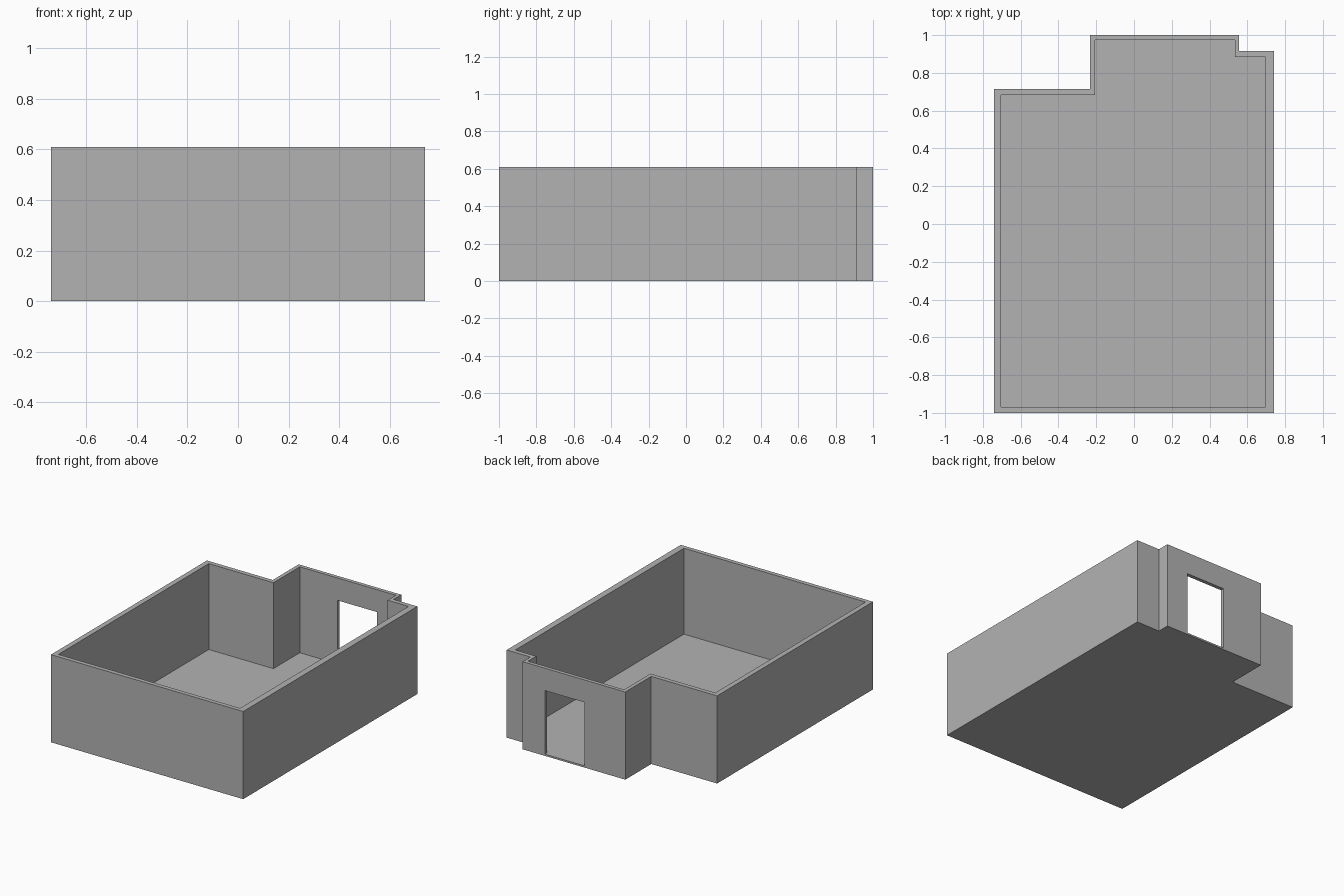
import bpy
import bmesh

cube = bpy.data.objects.get("Cube")
if cube:
    bpy.data.objects.remove(cube, do_unlink=True)

HEIGHT = 0.61
FLOOR = 0.012

plaster = bpy.data.materials.new("plain grey")
plaster.use_nodes = True
grey = (0.45, 0.45, 0.45, 1)
plaster.diffuse_color = grey
plaster.node_tree.nodes["Principled BSDF"].inputs["Base Color"].default_value = grey


def outline(left, right, front, back, bay_left, bay_right, left_back, right_back):
    """Floor plan with a bay projecting from the back."""
    return [(left, front), (right, front), (right, right_back), (bay_right, right_back),
            (bay_right, back), (bay_left, back), (bay_left, left_back), (left, left_back)]


def prism(name, points, bottom, top):
    bm = bmesh.new()
    face = bm.faces.new([bm.verts.new((x, y, bottom)) for x, y in points])
    extruded = bmesh.ops.extrude_face_region(bm, geom=[face])["geom"]
    verts = [v for v in extruded if isinstance(v, bmesh.types.BMVert)]
    bmesh.ops.translate(bm, verts=verts, vec=(0, 0, top - bottom))
    bmesh.ops.recalc_face_normals(bm, faces=bm.faces)
    mesh = bpy.data.meshes.new(name)
    bm.to_mesh(mesh)
    bm.free()
    mesh.materials.append(plaster)
    obj = bpy.data.objects.new(name, mesh)
    bpy.context.collection.objects.link(obj)
    return obj


def cut(target, cutter):
    cutter.hide_render = True
    mod = target.modifiers.new("cut", 'BOOLEAN')
    mod.operation = 'DIFFERENCE'
    mod.solver = 'EXACT'
    mod.object = cutter
    bpy.context.view_layer.objects.active = target
    bpy.ops.object.modifier_apply(modifier=mod.name)
    bpy.data.objects.remove(cutter, do_unlink=True)


# Solid block of the room, hollowed out to leave walls and a thin floor
room = prism("room_walls_and_floor",
             outline(-0.74, 0.74, -1, 1, -0.233, 0.557, 0.715, 0.915), 0, HEIGHT)
cut(room, prism("interior_cutter",
                outline(-0.704, 0.695, -0.97, 0.974, -0.206, 0.534, 0.684, 0.884),
                FLOOR, HEIGHT + 0.1))

# Doorway through the back wall of the bay
cut(room, prism("doorway_cutter",
                [(0.083, 0.9), (0.387, 0.9), (0.387, 1.1), (0.083, 1.1)],
                FLOOR, 0.454))
